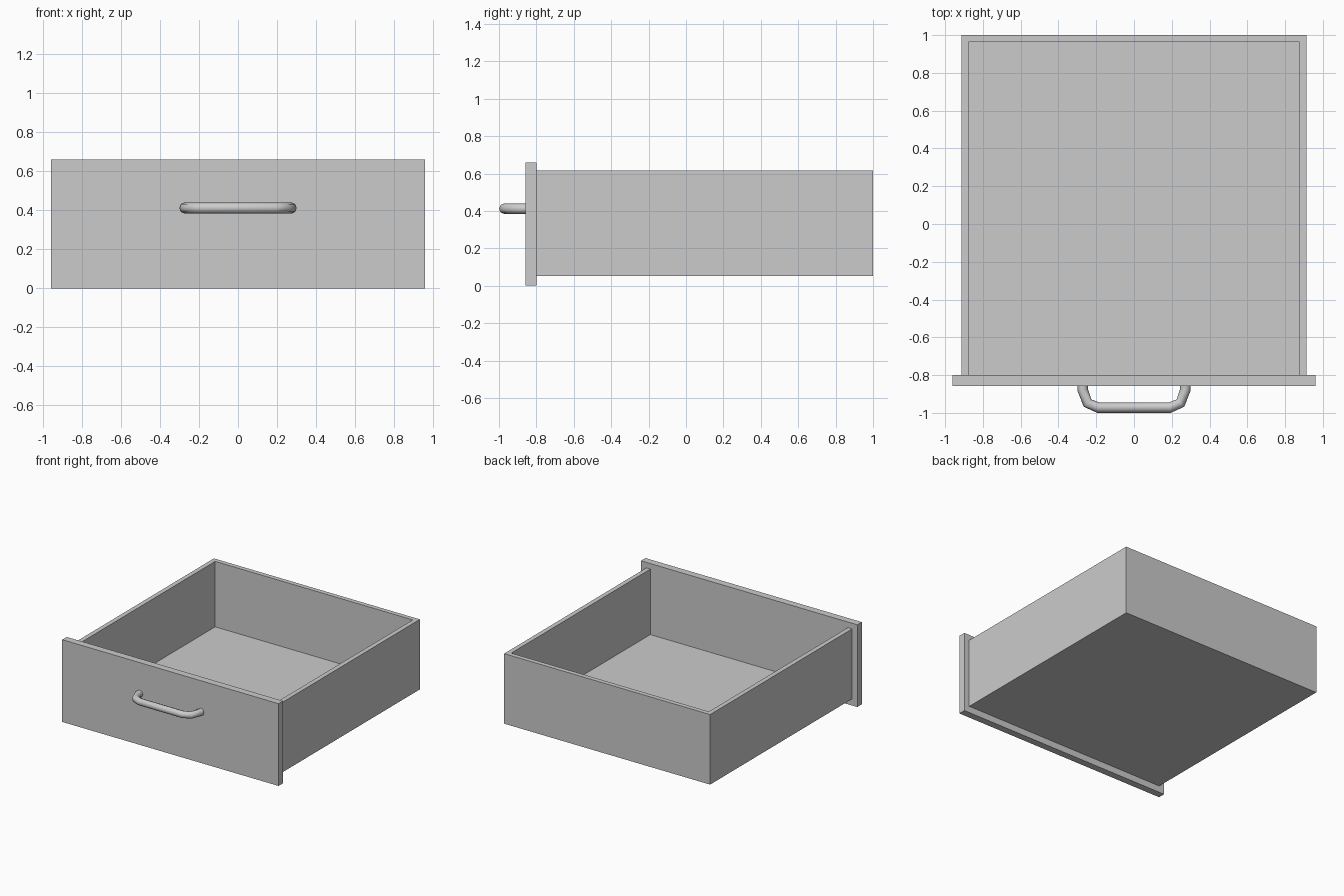
import bpy
import bmesh
from math import radians

if "Cube" in bpy.data.objects:
    bpy.data.objects.remove(bpy.data.objects["Cube"], do_unlink=True)

GREY = (0.6, 0.6, 0.6, 1)
grey = bpy.data.materials.new("plain_grey")
grey.use_nodes = True
grey.diffuse_color = GREY
grey.node_tree.nodes["Principled BSDF"].inputs["Base Color"].default_value = GREY


def add_box(name, low, high):
    """Flat-sided board between two opposite corners."""
    mesh = bpy.data.meshes.new(name)
    bm = bmesh.new()
    bmesh.ops.create_cube(bm, size=1)
    for v in bm.verts:
        v.co = [(a + b) / 2 + c * (b - a) for a, b, c in zip(low, high, v.co)]
    bm.to_mesh(mesh)
    bm.free()
    mesh.materials.append(grey)
    obj = bpy.data.objects.new(name, mesh)
    bpy.context.collection.objects.link(obj)
    return obj


# Main dimensions
HALF_W, WALL = 0.914, 0.037
FRONT, JOIN, BACK = -0.857, -0.8, 1.0
BASE, RIM = 0.053, 0.615
INNER = HALF_W - WALL

# Front panel, overlapping the box on every edge
add_box("front_panel", (-0.96, FRONT, 0), (0.96, JOIN, 0.66))

# Open box: floor, back and two sides
add_box("floor", (-INNER, JOIN, BASE), (INNER, BACK - WALL, BASE + WALL))
add_box("back_wall", (-INNER, BACK - WALL, BASE), (INNER, BACK, RIM))
add_box("left_wall", (INNER, JOIN, BASE), (HALF_W, BACK, RIM))
add_box("right_wall", (-HALF_W, JOIN, BASE), (-INNER, BACK, RIM))

# Bent tube handle, mirrored from one half of its path
half = [(0.272, FRONT + 0.01), (0.272, -0.878), (0.246, -0.948), (0.19, -0.972)]
path = half + [(-x, y) for x, y in reversed(half)]
curve = bpy.data.curves.new("handle", "CURVE")
curve.dimensions = "3D"
curve.bevel_depth = 0.028
curve.bevel_resolution = 2
spline = curve.splines.new("POLY")
spline.points.add(len(path) - 1)
for point, (x, y) in zip(spline.points, path):
    point.co = (x, y, 0.412, 1)
curve.materials.append(grey)
handle = bpy.data.objects.new("handle", curve)
bpy.context.collection.objects.link(handle)
bpy.ops.object.select_all(action="DESELECT")
handle.select_set(True)
bpy.context.view_layer.objects.active = handle
bpy.ops.object.convert(target="MESH")
bpy.ops.object.shade_smooth_by_angle(angle=radians(50))
